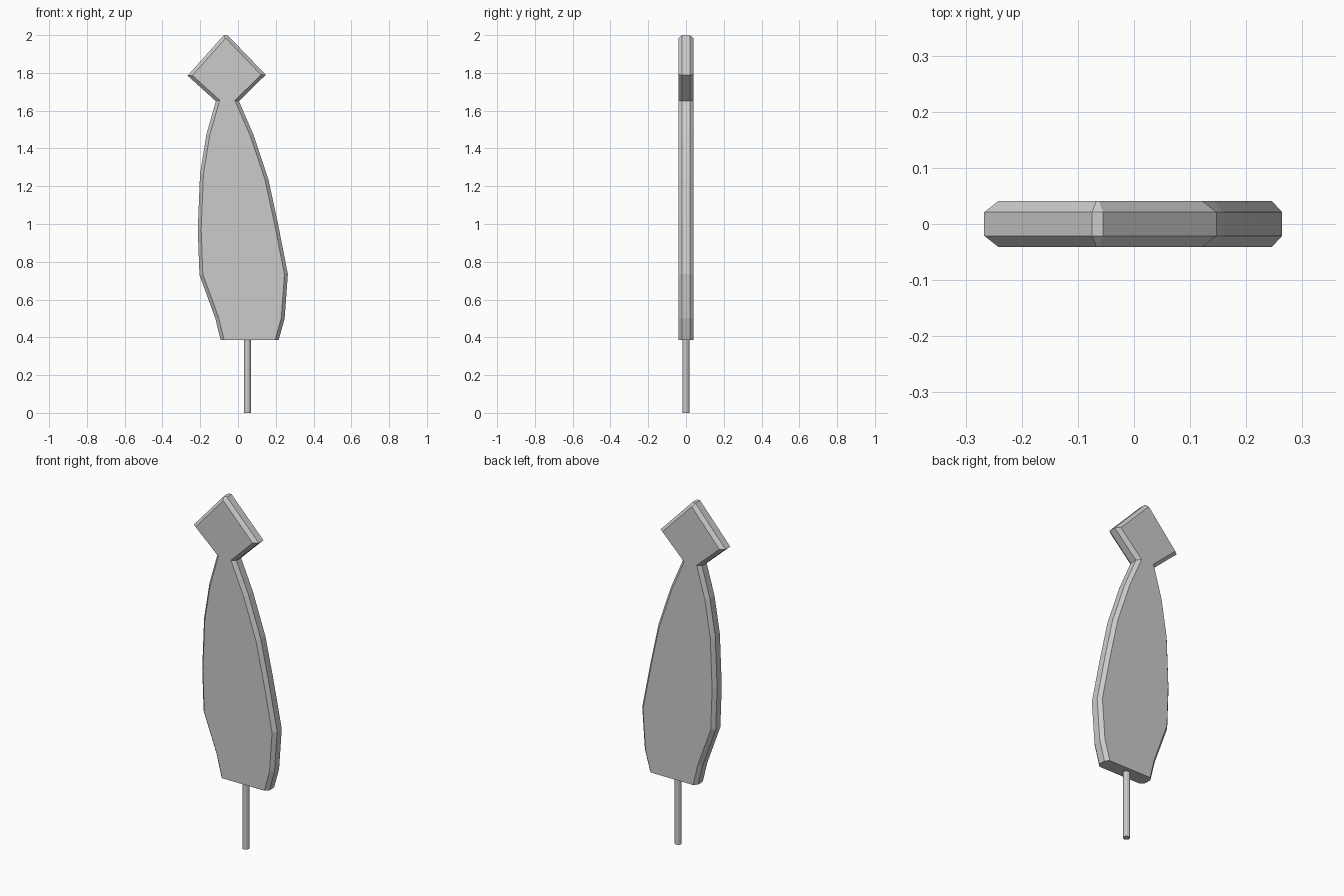
import bpy, bmesh
from mathutils import Vector
from mathutils.geometry import intersect_line_line

if "Cube" in bpy.data.objects:
    bpy.data.objects.remove(bpy.data.objects["Cube"])

# Outline (x, z), counter-clockwise from the lower left; first edge is the flat base
OUTLINE = [(-0.092, 0.385), (0.215, 0.385), (0.247, 0.50), (0.264, 0.735),
           (0.21, 1.01), (0.16, 1.24), (0.081, 1.475), (0.005, 1.65),
           (0.147, 1.79), (-0.055, 2.0), (-0.075, 2.0), (-0.267, 1.785),
           (-0.117, 1.65), (-0.167, 1.475), (-0.201, 1.265), (-0.213, 0.97),
           (-0.204, 0.73), (-0.12, 0.50)]


def inset(points, amount):
    """Move every edge inward except the flat base, then rejoin the corners."""
    pts = [Vector((x, z, 0)) for x, z in points]
    n = len(pts)
    lines = []
    for i in range(n):
        a, b = pts[i], pts[(i + 1) % n]
        d = (b - a).normalized()
        shift = Vector((-d.y, d.x, 0)) * (0 if i == 0 else amount)
        lines.append((a + shift, b + shift))
    result = []
    for i in range(n):
        hit = intersect_line_line(*lines[i - 1], *lines[i])
        result.append((hit[0].x, hit[0].y))
    return result


def layered_slab(name, rings):
    """Join matching rings (y, outline) and cap both ends."""
    bm = bmesh.new()
    loops = [[bm.verts.new((x, y, z)) for x, z in ring] for y, ring in rings]
    n = len(loops[0])
    for lo, hi in zip(loops, loops[1:]):
        for i in range(n):
            j = (i + 1) % n
            bm.faces.new((lo[i], lo[j], hi[j], hi[i]))
    bm.faces.new(loops[0])
    bm.faces.new(loops[-1])
    bmesh.ops.recalc_face_normals(bm, faces=bm.faces)
    mesh = bpy.data.meshes.new(name)
    bm.to_mesh(mesh)
    bm.free()
    obj = bpy.data.objects.new(name, mesh)
    bpy.context.collection.objects.link(obj)
    return obj


# Flat blade with diamond tip and chamfered rim on both faces
inner = inset(OUTLINE, 0.018)
layered_slab("blade", [(-0.041, inner), (-0.021, OUTLINE),
                       (0.021, OUTLINE), (0.041, inner)])

# Thin stick below the blade
bpy.ops.mesh.primitive_cylinder_add(vertices=12, radius=0.0185, depth=0.4,
                                    location=(0.05, 0, 0.2))
bpy.context.object.name = "stick"
